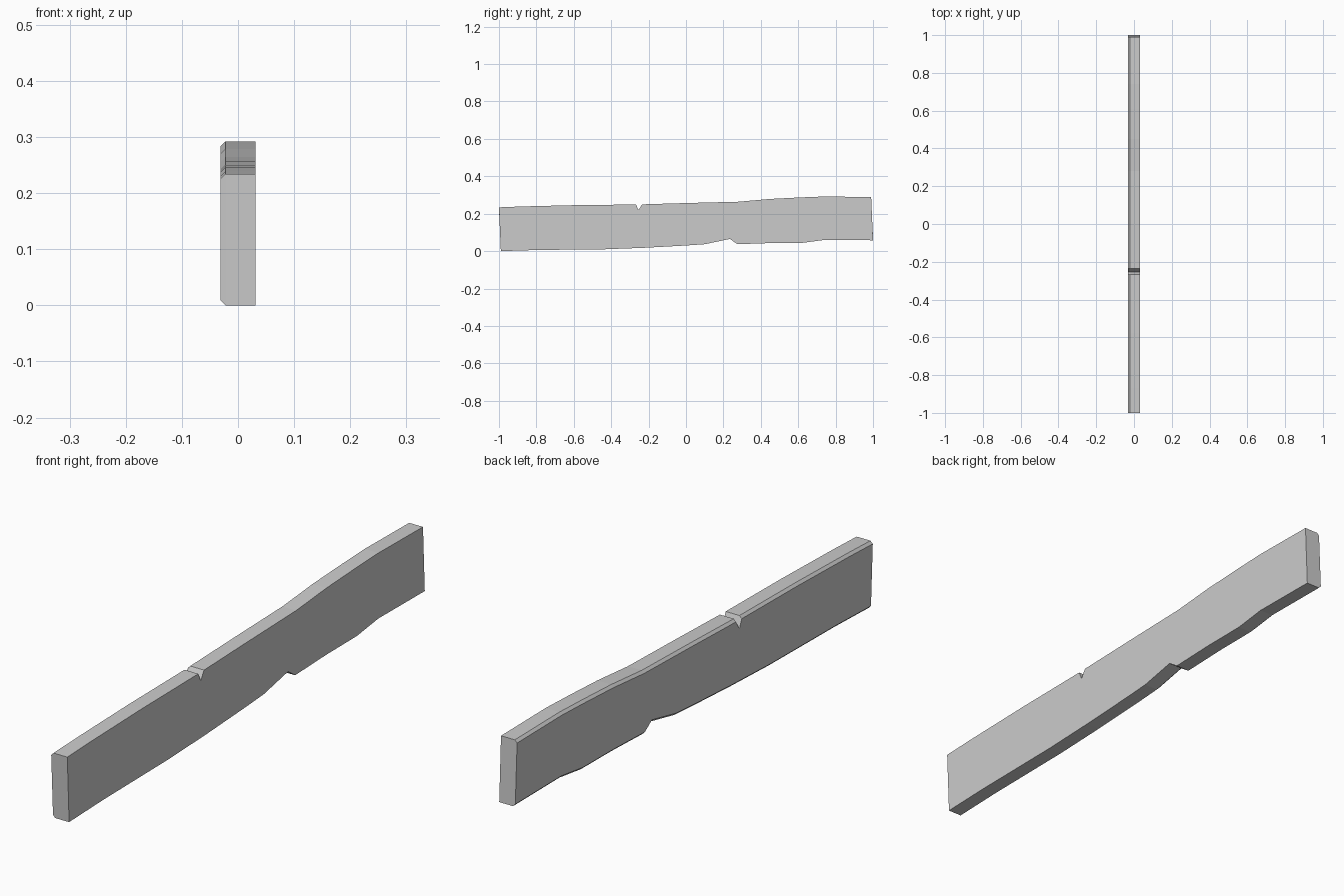
import bpy, bmesh

if "Cube" in bpy.data.objects:
    bpy.data.objects.remove(bpy.data.objects["Cube"])

# Side profile of the worn plank as (y, z), with notches along both edges
top = [(-1.0, 0.234), (-0.87, 0.239), (-0.58, 0.246), (-0.28, 0.249), (-0.267, 0.249),
       (-0.254, 0.219), (-0.235, 0.25), (0.0, 0.257), (0.28, 0.264), (0.45, 0.279),
       (0.61, 0.287), (0.74, 0.292), (0.99, 0.289)]
bottom = [(1.0, 0.058), (0.74, 0.060), (0.62, 0.044), (0.45, 0.043), (0.275, 0.037),
          (0.235, 0.065), (0.1, 0.037), (0.0, 0.030), (-0.22, 0.018), (-0.43, 0.010),
          (-0.80, 0.006), (-0.99, 0.0)]

HALF = 0.0315
BEVEL = 0.009


def section(bm, x, inset):
    """One ring of the plank; inset narrows the top and bottom edges."""
    pts = [(y, z - inset) for y, z in top] + [(y, z + inset) for y, z in bottom]
    return [bm.verts.new((x, y, z)) for y, z in pts]


# Plank: straight sides with a chamfer along the long edges of the -x face
bm = bmesh.new()
rings = [section(bm, -HALF, BEVEL), section(bm, -HALF + BEVEL, 0), section(bm, HALF, 0)]
n = len(rings[0])
for a, b in zip(rings, rings[1:]):
    for i in range(n):
        j = (i + 1) % n
        bm.faces.new((a[i], a[j], b[j], b[i]))
bm.faces.new(rings[0])
bm.faces.new(rings[-1])
bmesh.ops.recalc_face_normals(bm, faces=bm.faces)

mesh = bpy.data.meshes.new("wooden_plank")
bm.to_mesh(mesh)
bm.free()
plank = bpy.data.objects.new("wooden_plank", mesh)
bpy.context.collection.objects.link(plank)
